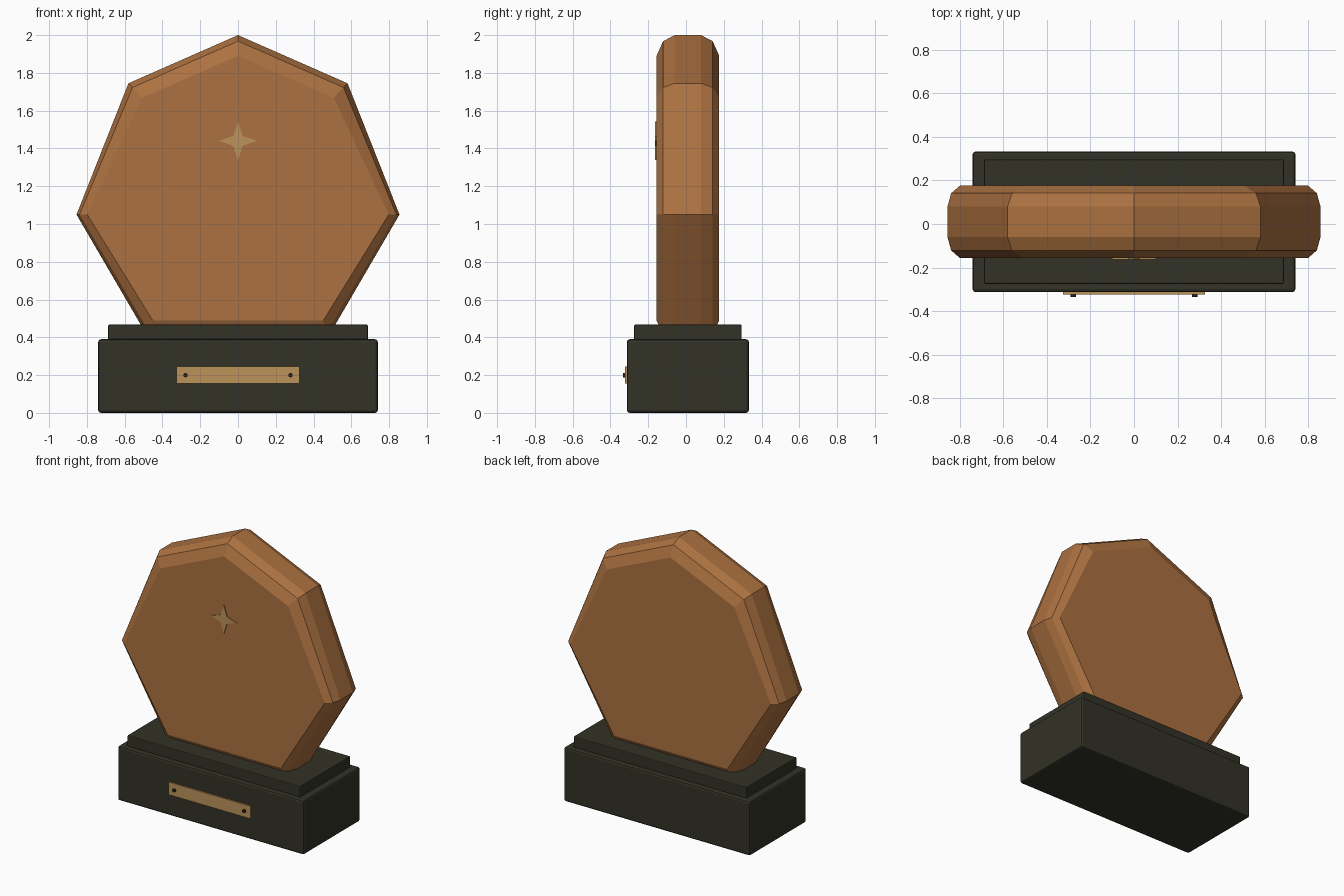
import bpy, bmesh, math
from mathutils import Matrix

if "Cube" in bpy.data.objects:
    bpy.data.objects.remove(bpy.data.objects["Cube"])


def material(name, rgb):
    m = bpy.data.materials.new(name)
    m.use_nodes = True
    m.diffuse_color = (*rgb, 1)
    m.node_tree.nodes["Principled BSDF"].inputs["Base Color"].default_value = (*rgb, 1)
    return m


WOOD = material("warm wood", (0.41, 0.165, 0.052))
DARK = material("dark stained base", (0.032, 0.032, 0.02))
BRASS = material("brass", (0.5, 0.29, 0.1))
SCREW = material("dark screw", (0.02, 0.018, 0.012))
MID_Y = 0.01


def finish(name, bm, mat):
    bmesh.ops.recalc_face_normals(bm, faces=bm.faces)
    mesh = bpy.data.meshes.new(name)
    bm.to_mesh(mesh)
    bm.free()
    mesh.materials.append(mat)
    ob = bpy.data.objects.new(name, mesh)
    bpy.context.collection.objects.link(ob)
    return ob


def box(name, centre, size, mat, bevel=0):
    bm = bmesh.new()
    bmesh.ops.create_cube(bm, size=1, matrix=Matrix.Translation(centre) @ Matrix.Diagonal((*size, 1)))
    ob = finish(name, bm, mat)
    if bevel:
        mod = ob.modifiers.new("Soft edges", "BEVEL")
        mod.width, mod.segments = bevel, 2
    return ob


def loft(name, rings, mat):
    """Join matching rings of points and cap both ends."""
    bm = bmesh.new()
    loops = [[bm.verts.new(p) for p in ring] for ring in rings]
    for a, b in zip(loops, loops[1:]):
        for i in range(len(a)):
            j = (i + 1) % len(a)
            bm.faces.new((a[i], a[j], b[j], b[i]))
    bm.faces.new(loops[0])
    bm.faces.new(loops[-1])
    return finish(name, bm, mat)


def mirrored(half):
    """Close a half outline whose first point is on the centre line."""
    return half + [(-x, z) for x, z in reversed(half[1:])]


# Stepped base
box("base_block", (0, MID_Y, 0.195), (1.48, 0.645, 0.39), DARK, 0.014)
box("base_step", (0, MID_Y, 0.425), (1.375, 0.57, 0.084), DARK, 0.006)

# Seven-sided slab with rounded rims, from rim outline to face outline
rim = mirrored([(0, 2.0), (0.58, 1.745), (0.855, 1.05), (0.47, 0.39)])
face = mirrored([(0, 1.89), (0.507, 1.668), (0.798, 1.05), (0.452, 0.49)])
steps = [(-0.166, 1), (-0.131, 0.29), (-0.07, 0), (0.07, 0), (0.131, 0.29), (0.166, 1)]
rings = [[(a[0] + (b[0] - a[0]) * t, MID_Y + y, a[1] + (b[1] - a[1]) * t)
          for a, b in zip(rim, face)] for y, t in steps]
loft("slab", rings, WOOD)

# Four-pointed star on the front face
star = []
for i in range(8):
    r = 0.036 if i % 2 else 0.102
    a = i * math.pi / 4
    star.append((r * math.sin(a), 1.44 + r * math.cos(a)))
loft("star", [[(x, y, z) for x, z in star] for y in (-0.163, -0.154)], BRASS)

# Name plate and its two screws
box("plate", (0, -0.315, 0.2), (0.65, 0.016, 0.09), BRASS)
for side, x in (("left", 0.278), ("right", -0.278)):
    bm = bmesh.new()
    bmesh.ops.create_cone(bm, cap_ends=True, segments=12, radius1=0.012, radius2=0.012, depth=0.014,
                          matrix=Matrix.Translation((x, -0.327, 0.2)) @ Matrix.Rotation(math.pi / 2, 4, "X"))
    finish(side + "_screw", bm, SCREW)
